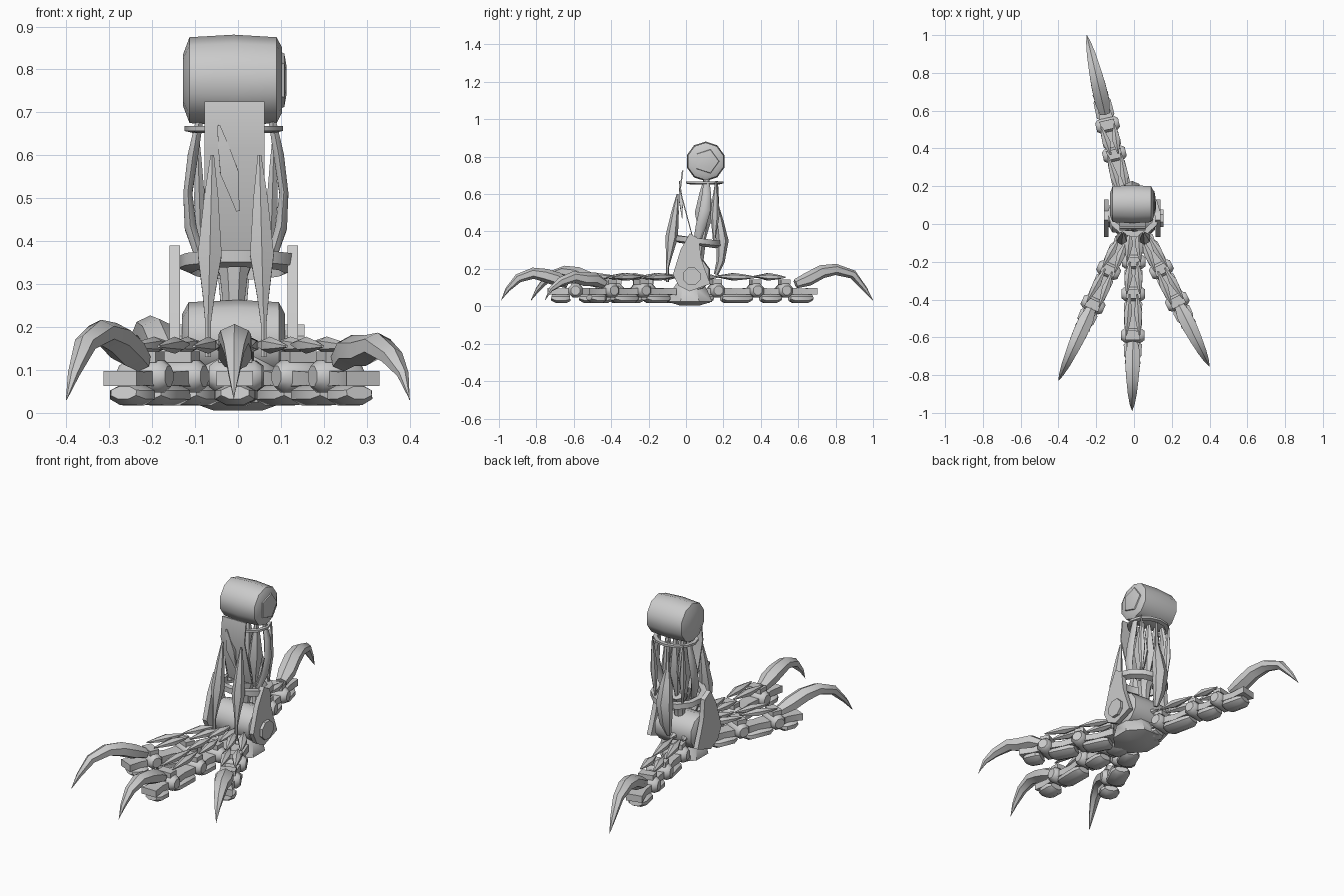
import bpy, bmesh, math
from mathutils import Vector

if "Cube" in bpy.data.objects:
    bpy.data.objects.remove(bpy.data.objects["Cube"])

grey = bpy.data.materials.new("light grey")
grey.use_nodes = True
grey.diffuse_color = (0.6, 0.6, 0.6, 1)
grey.node_tree.nodes["Principled BSDF"].inputs["Base Color"].default_value = (0.6, 0.6, 0.6, 1)


def finish(name, bm, angle=40):
    bmesh.ops.recalc_face_normals(bm, faces=bm.faces)
    mesh = bpy.data.meshes.new(name)
    bm.to_mesh(mesh)
    bm.free()
    mesh.materials.append(grey)
    obj = bpy.data.objects.new(name, mesh)
    bpy.context.collection.objects.link(obj)
    bpy.ops.object.select_all(action="DESELECT")
    obj.select_set(True)
    bpy.context.view_layer.objects.active = obj
    bpy.ops.object.shade_smooth_by_angle(angle=math.radians(angle))
    return obj


def loft(name, points, radii, sides=8, angle=40, turn=0.5):
    """Skin elliptical rings (side radius, up radius) along a path."""
    bm = bmesh.new()
    pts = [Vector(p) for p in points]
    rings = []
    for i, p in enumerate(pts):
        t = (pts[min(i + 1, len(pts) - 1)] - pts[max(i - 1, 0)]).normalized()
        ref = Vector((0, 1, 0)) if abs(t.z) > 0.85 else Vector((0, 0, 1))
        side = t.cross(ref).normalized()
        up = side.cross(t)
        a, b = radii[i]
        rings.append([bm.verts.new(p + side * a * math.cos(k) + up * b * math.sin(k))
                      for k in [(j + turn) * math.tau / sides for j in range(sides)]])
    for r, q in zip(rings, rings[1:]):
        for j in range(sides):
            n = (j + 1) % sides
            bm.faces.new((r[j], r[n], q[n], q[j]))
    bm.faces.new(rings[0])
    bm.faces.new(rings[-1])
    return finish(name, bm, angle)


def spindle(name, a, b, width, depth, sides=6, belly=0.45):
    """A muscle shape: thin at both ends, thick in the belly."""
    a, b = Vector(a), Vector(b)
    steps = ((0, 0.2), (0.18, 0.5), (belly, 1), (0.75, 0.6), (1, 0.15))
    return loft(name, [a.lerp(b, t) for t, s in steps],
                [(width * s, depth * s) for t, s in steps], sides)


def plate(name, outline, x0, x1):
    """Extrude a (y, z) outline across x."""
    bm = bmesh.new()
    face = bm.faces.new([bm.verts.new((x0, y, z)) for y, z in outline])
    new = bmesh.ops.extrude_face_region(bm, geom=[face])["geom"]
    bmesh.ops.translate(bm, vec=(x1 - x0, 0, 0),
                        verts=[v for v in new if isinstance(v, bmesh.types.BMVert)])
    return finish(name, bm, 30)


def ring(name, centre, rx, ry, band, height, tilt=0):
    """Flat oval collar."""
    bm = bmesh.new()
    n = 12
    rows = []
    for k in range(n):
        c, s = math.cos(k * math.tau / n), math.sin(k * math.tau / n)
        rows.append([bm.verts.new((centre[0] + (rx - i) * c, centre[1] + (ry - i) * s,
                                   centre[2] + h + tilt * s))
                     for i, h in ((0, height), (0, -height * 0.4), (band, -height), (band, height))])
    for k in range(n):
        r, q = rows[k], rows[(k + 1) % n]
        for j in range(4):
            bm.faces.new((r[j], r[(j + 1) % 4], q[(j + 1) % 4], q[j]))
    return finish(name, bm)


def toe(name, start, tip, joints, root, peak):
    start, tip = Vector((*start, 0)), Vector((*tip, 0))
    length = (tip - start).length
    d = (tip - start) / length
    side = d.cross(Vector((0, 0, 1)))

    def at(s, z, off=0):
        return start + d * s + side * off + Vector((0, 0, z))

    end = root + 0.11
    stops = [0.0] + joints + [end]
    for i, s in enumerate(joints):
        # round knuckle with a hub disc on each side
        loft(f"{name}_knuckle_{i}", [at(s, 0.085, o) for o in (-0.062, -0.045, 0.045, 0.062)],
             [(0.026, 0.026), (0.04, 0.04), (0.04, 0.04), (0.026, 0.026)], 8)
        loft(f"{name}_tendon_clip_{i}", [at(s - 0.025, 0.13), at(s + 0.025, 0.13)],
             [(0.055, 0.018)] * 2, 4)
    for i, (a, b) in enumerate(zip(stops, stops[1:])):
        m = (a + b) / 2
        # bone, sole pad and paired upper tendons
        loft(f"{name}_bone_{i}", [at(a, 0.08), at(m, 0.08), at(b, 0.08)],
             [(0.06, 0.027), (0.042, 0.022), (0.06, 0.025)], 4, 30)
        loft(f"{name}_pad_{i}", [at(a + 0.03, 0.045), at(a + 0.05, 0.042), at(b - 0.045, 0.042), at(b - 0.02, 0.047)],
             [(0.035, 0.018), (0.052, 0.027), (0.05, 0.026), (0.035, 0.016)], 8)
        if i < len(stops) - 2:
            for o in (-1, 1):
                spindle(f"{name}_tendon_{i}_{o}", at(a, 0.16, o * 0.02), at(b, 0.155, o * 0.035), 0.025, 0.02)
    # hooked claw
    span = length - root
    path = [(0, 0.12), (0.16, 0.145), (0.34, peak - 0.04), (0.52, peak - 0.028), (0.74, peak - 0.055), (0.9, 0.09), (1, 0.03)]
    loft(f"{name}_claw", [at(root + span * t, z) for t, z in path],
         [(0.03, 0.025), (0.045, 0.037), (0.044, 0.036), (0.038, 0.03), (0.027, 0.024), (0.014, 0.013), (0.001, 0.001)], 6, 35)


# Four toes
toe("front_toe", (0, -0.03), (-0.01, -0.99), [0.17, 0.34, 0.56], 0.6, 0.205)
toe("right_toe", (-0.06, -0.08), (-0.4, -0.83), [0.18, 0.38], 0.41, 0.215)
toe("left_toe", (0.06, -0.07), (0.4, -0.755), [0.19, 0.38], 0.41, 0.185)
toe("back_toe", (-0.03, 0.05), (-0.25, 1.0), [0.113, 0.328, 0.487], 0.55, 0.225)

# Sole and ankle
loft("sole", [(0, 0.02, 0.005), (0, 0.02, 0.025), (0, 0.02, 0.09), (0, 0.02, 0.13)],
     [(0.06, 0.06), (0.12, 0.13), (0.11, 0.1), (0.08, 0.07)], 8)
loft("ankle_barrel", [(x, 0.04, 0.17) for x in (-0.13, -0.115, 0.0, 0.095, 0.11)],
     [(0.06, 0.06), (0.088, 0.088), (0.093, 0.093), (0.088, 0.088), (0.06, 0.06)], 10)
arm = [(-0.07, 0.17), (-0.03, 0.3), (0.02, 0.39), (0.07, 0.36), (0.08, 0.26),
       (0.1, 0.2), (0.13, 0.12), (0.02, 0.08), (-0.04, 0.11)]
plate("right_ankle_arm", arm, -0.16, -0.135)
plate("left_ankle_arm", arm, 0.115, 0.14)
for x, word in ((-0.135, "right"), (0.115, "left")):
    loft(f"{word}_ankle_hub", [(x - 0.02, 0.03, 0.16), (x + 0.04, 0.03, 0.16)], [(0.05, 0.05)] * 2, 8)
loft("shin_base", [(-0.01, 0.07, 0.24), (-0.01, 0.07, 0.32), (-0.01, 0.08, 0.36)],
     [(0.025, 0.025), (0.035, 0.035), (0.05, 0.05)], 8)
ring("lower_collar", (0, 0.06, 0.345), 0.14, 0.13, 0.03, 0.02, -0.015)
ring("upper_collar", (-0.01, 0.1, 0.66), 0.115, 0.1, 0.02, 0.008)

# Shin muscles
for x in (-0.055, -0.01, 0.035):
    spindle("shin_muscle", (x, 0.09, 0.34), (x, 0.105, 0.69), 0.03, 0.05)
for s, word in ((-1, "right"), (1, "left")):
    cx = -0.005
    loft(f"{word}_shin_rod", [(cx + s * x, y, z) for x, y, z in
         ((0.08, 0.06, 0.35), (0.105, 0.08, 0.43), (0.112, 0.1, 0.51), (0.1, 0.11, 0.6), (0.085, 0.11, 0.68))],
         [(0.012, 0.02), (0.016, 0.028), (0.012, 0.03), (0.014, 0.024), (0.01, 0.015)], 6)
    spindle(f"{word}_side_tendon", (cx + s * 0.08, 0.15, 0.34), (cx + s * 0.09, 0.16, 0.67), 0.015, 0.025)
    # front tendon with thin lower pin
    spindle(f"{word}_front_tendon", (cx + s * 0.065, -0.1, 0.2), (cx + s * 0.055, -0.045, 0.6), 0.032, 0.034, 6, 0.42)
    loft(f"{word}_tendon_pin", [(cx + s * 0.065, -0.1, 0.13), (cx + s * 0.065, -0.1, 0.23)], [(0.008, 0.008)] * 2, 6)
loft("rear_tendon", [(-0.01, y, z) for y, z in ((0.16, 0.17), (0.185, 0.24), (0.195, 0.35), (0.18, 0.45), (0.17, 0.53), (0.165, 0.67))],
     [(0.012, 0.012), (0.034, 0.022), (0.045, 0.033), (0.032, 0.022), (0.01, 0.008), (0.008, 0.006)], 6)

# Leaning front sheet with a raised fin
plate("front_sheet", [(-0.022, 0.725), (-0.035, 0.62), (0.03, 0.38), (0.035, 0.38), (-0.028, 0.62), (-0.014, 0.725)], -0.078, 0.062)
spindle("front_fin", (0.0, -0.02, 0.47), (-0.045, -0.035, 0.67), 0.03, 0.014, 4)

# Knee barrel with star bosses
loft("knee_barrel", [(x, 0.105, 0.775) for x in (-0.128, -0.113, -0.01, 0.09, 0.103)],
     [(0.06, 0.06), (0.1, 0.1), (0.106, 0.106), (0.1, 0.1), (0.075, 0.075)], 10)
loft("knee_boss", [(0.09, 0.11, 0.775), (0.108, 0.11, 0.775), (0.113, 0.11, 0.775)],
     [(0.075, 0.075), (0.065, 0.065), (0.035, 0.035)], 5, 30)
